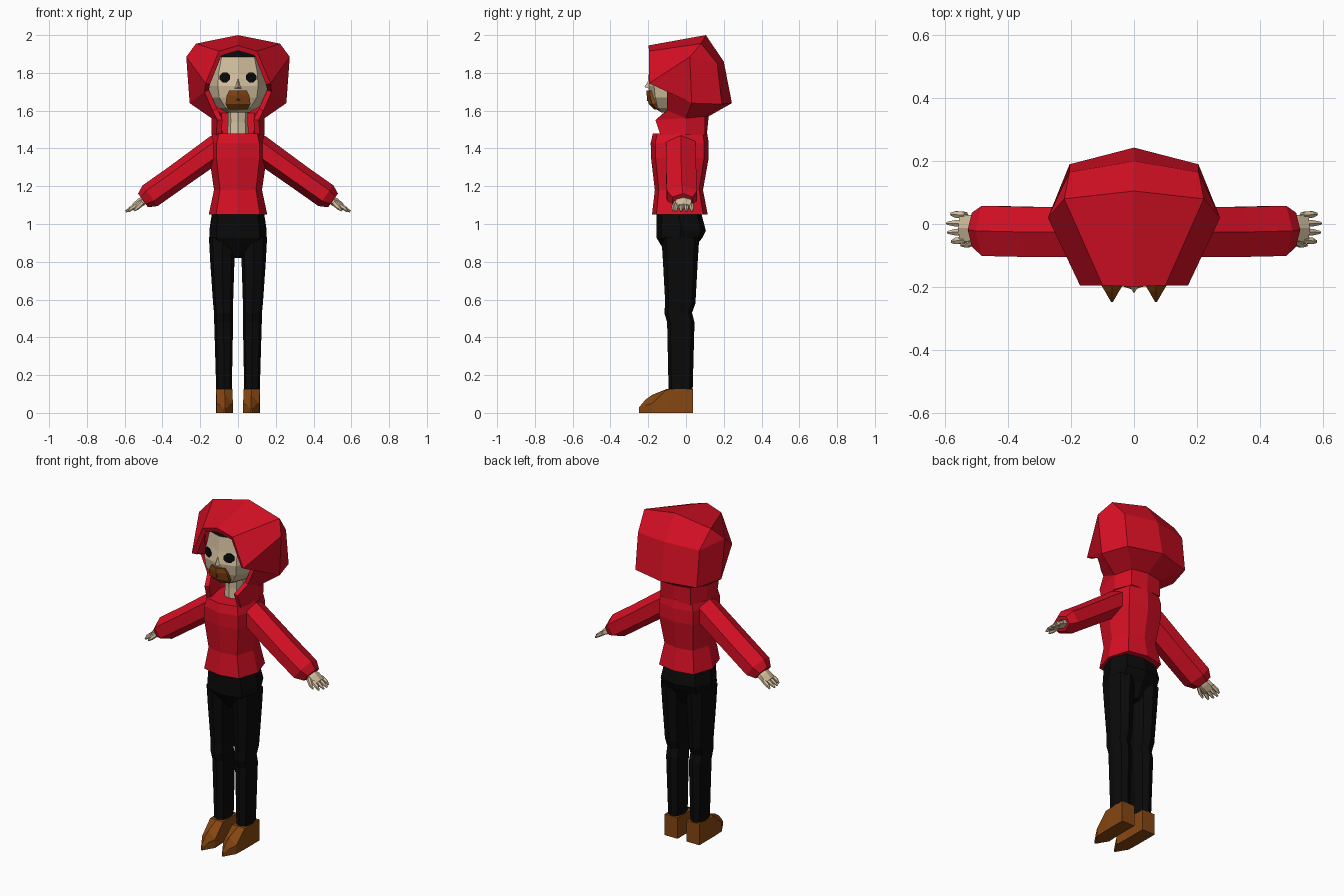
import bpy, math


def material(name, r, g, b):
    m = bpy.data.materials.new(name)
    m.diffuse_color = (r, g, b, 1)
    return m


RED = material("red_cloth", 0.68, 0.005, 0.018)
BLACK = material("black_cloth", 0.003, 0.003, 0.003)
SKIN = material("pale_skin", 0.66, 0.53, 0.35)
BROWN = material("brown_leather", 0.24, 0.062, 0.006)
DARK = material("dark_brown", 0.09, 0.02, 0.003)


def make(name, verts, faces, mat, mirror=False, recalc=True):
    me = bpy.data.meshes.new(name)
    me.from_pydata(verts, [], faces)
    me.materials.append(mat)
    ob = bpy.data.objects.new(name, me)
    bpy.context.collection.objects.link(ob)
    if recalc:
        import bmesh
        bm = bmesh.new()
        bm.from_mesh(me)
        bmesh.ops.recalc_face_normals(bm, faces=bm.faces)
        bm.to_mesh(me)
        bm.free()
    if mirror:
        mod = ob.modifiers.new("mirror", 'MIRROR')
        mod.merge_threshold = 0.0005
    return ob


def loft(name, rings, mat, mirror=False):
    n = len(rings[0])
    verts = [p for r in rings for p in r]
    faces = [(i * n + j, i * n + (j + 1) % n, (i + 1) * n + (j + 1) % n, (i + 1) * n + j)
             for i in range(len(rings) - 1) for j in range(n)]
    faces += [tuple(range(n)), tuple(range(len(verts) - n, len(verts)))]
    return make(name, verts, faces, mat, mirror)


def body_ring(z, w, yf, yb, cx=0, k=0.72, bow=0.14):
    """Eight sided level section with a point at the front and back centre."""
    d = yb - yf
    f, b, m = yf + bow * d, yb - bow * d, (yf + yb) / 2
    return [(cx, yf, z), (cx + k * w, f, z), (cx + w, m, z), (cx + k * w, b, z),
            (cx, yb, z), (cx - k * w, b, z), (cx - w, m, z), (cx - k * w, f, z)]


def limb(name, path, mat, sides=6):
    """Tube sloping down the arm: path of (x, y, z, y radius, thickness)."""
    rings = []
    for x, y, z, ry, t in path:
        ring = []
        for i in range(sides):
            a = math.pi / 2 + 2 * math.pi * i / sides
            s = math.sin(a) * t
            ring.append((x + 0.58 * s, y + math.cos(a) * ry, z + 0.81 * s))
        rings.append(ring)
    return loft(name, rings, mat, True)


# Sweater body
loft("sweater", [body_ring(*r, k=0.75, bow=0.08) for r in (
    (1.05, 0.155, -0.18, 0.115), (1.18, 0.127, -0.165, 0.09),
    (1.35, 0.152, -0.185, 0.12), (1.43, 0.15, -0.187, 0.12),
    (1.48, 0.135, -0.175, 0.112))], RED)

# Sleeves with a narrower cuff
limb("sleeve", [(0.10, -0.027, 1.41, 0.09, 0.072), (0.33, -0.025, 1.245, 0.092, 0.068),
                (0.465, -0.022, 1.15, 0.092, 0.068), (0.503, -0.018, 1.125, 0.062, 0.045)], RED)

# Hands: palm, four fingers and a thumb
limb("palm", [(0.48, -0.013, 1.135, 0.035, 0.02), (0.515, -0.013, 1.115, 0.048, 0.024),
              (0.55, -0.013, 1.092, 0.05, 0.017)], SKIN)
for i, reach in enumerate((0.58, 0.592, 0.595, 0.582)):
    y = -0.05 + i * 0.026
    limb(f"finger_{i + 1}", [(0.535, y, 1.102, 0.012, 0.013),
                             (0.565, y * 1.08, 1.083, 0.012, 0.012),
                             (reach, y * 1.12, 1.066, 0.005, 0.005)], SKIN)
limb("thumb", [(0.505, -0.05, 1.115, 0.014, 0.015), (0.53, -0.066, 1.09, 0.011, 0.013),
               (0.55, -0.068, 1.07, 0.004, 0.005)], SKIN)

# Trousers: hips and two legs
loft("trouser_hips", [body_ring(*r, k=0.75, bow=0.1) for r in (
    (0.82, 0.022, -0.09, 0.03), (0.90, 0.12, -0.14, 0.065), (0.925, 0.152, -0.155, 0.085),
    (0.965, 0.152, -0.155, 0.105), (1.06, 0.138, -0.155, 0.08))], BLACK)
loft("trouser_leg", [body_ring(z, w, yf, yb, cx, 0.75, 0.12) for z, w, yf, yb, cx in (
    (0.11, 0.041, -0.092, 0.035, 0.074), (0.48, 0.05, -0.1, 0.045, 0.076),
    (0.53, 0.05, -0.115, 0.032, 0.077), (0.58, 0.053, -0.11, 0.05, 0.079),
    (0.80, 0.064, -0.122, 0.062, 0.083), (0.93, 0.072, -0.13, 0.07, 0.082))], BLACK, True)

# Shoes: sections running from heel to pointed toe (y, half width, height, ridge)
shoe = []
for y, w, h, ridge in ((0.038, 0.043, 0.127, 0.127), (-0.1, 0.043, 0.125, 0.127),
                       (-0.18, 0.043, 0.05, 0.095), (-0.215, 0.022, 0.04, 0.07),
                       (-0.248, 0.003, 0.02, 0.03)):
    c = 0.073 if y > -0.15 else 0.07
    shoe.append([(c - w, y, 0), (c + w, y, 0), (c + w, y, h), (c, y, ridge), (c - w, y, h)])
loft("shoe", shoe, BROWN, True)

# Neck and head, with dark hair on the crown
loft("neck", [body_ring(1.45, 0.058, -0.09, 0.03), body_ring(1.54, 0.053, -0.085, 0.03),
              body_ring(1.66, 0.055, -0.09, 0.04)], SKIN)
head = loft("head", [body_ring(*r, k=0.62, bow=0.09) for r in (
    (1.59, 0.06, -0.13, 0.02), (1.615, 0.105, -0.17, 0.06), (1.67, 0.16, -0.19, 0.12),
    (1.73, 0.172, -0.2, 0.14), (1.80, 0.165, -0.185, 0.15), (1.885, 0.14, -0.175, 0.12),
    (1.92, 0.07, -0.14, 0.06))], SKIN)
head.data.materials.append(BLACK)
for f in head.data.polygons:
    f.material_index = int(f.center.z > 1.895)

# Nose
make("nose", [(0, -0.18, 1.79), (0.024, -0.185, 1.715), (-0.024, -0.185, 1.715),
              (0, -0.22, 1.725)],
     [(0, 1, 3), (0, 3, 2), (1, 2, 3), (0, 2, 1)], SKIN)

# Eyes: thin eight sided discs
eye = []
for y in (-0.188, -0.182):
    eye.append([(0.07 + 0.029 * math.cos(math.pi * i / 4 + 0.39),
                 y + 0.012 * math.cos(math.pi * i / 4 + 0.39),
                 1.776 + 0.029 * math.sin(math.pi * i / 4 + 0.39)) for i in range(8)])
loft("eye", eye, BLACK, True)

# Beard and mouth
loft("beard", [[(-w, yb, z), (-w, yf + 0.018, z), (0, yf, z), (w, yf + 0.018, z), (w, yb, z)]
               for z, w, yf, yb in ((1.605, 0.05, -0.168, -0.1), (1.635, 0.066, -0.197, -0.11),
                                    (1.68, 0.06, -0.208, -0.12), (1.708, 0.045, -0.21, -0.14))],
     BROWN)
loft("mouth", [[(-0.032, -0.185, z), (0, -0.207, z), (0.032, -0.185, z)]
               for z in (1.65, 1.668)], DARK)

# Hood and collar: right half, mirrored and thickened inwards
hood_points = [
    (0, -.2, 1.945), (.1, -.195, 1.915), (.172, -.195, 1.745), (.178, -.10, 1.70),
    (.135, -.10, 1.60), (0, .105, 2.0), (.222, .08, 1.955), (.274, .02, 1.885),
    (.256, .03, 1.64), (.14, 0, 1.56), (0, .2, 1.86), (.205, .165, 1.85),
    (0, .243, 1.64), (.205, .19, 1.635), (0, .12, 1.57), (.1, .1, 1.57),
    (.11, -.162, 1.55), (.115, -.135, 1.47), (.14, 0, 1.47), (.1, .1, 1.47), (0, .11, 1.47)]
hood_faces = [
    (0, 1, 6, 5), (1, 2, 7, 6), (2, 3, 8, 7), (3, 4, 9, 8), (5, 6, 11, 10), (6, 7, 11),
    (7, 8, 13, 11), (10, 11, 13, 12), (12, 13, 15, 14), (8, 9, 15, 13), (4, 16, 9),
    (16, 17, 18, 9), (9, 18, 19, 15), (15, 19, 20, 14)]
hood = make("hood", hood_points, hood_faces, RED, True, recalc=False)
solid = hood.modifiers.new("thickness", 'SOLIDIFY')
solid.thickness = 0.028
solid.offset = -1
